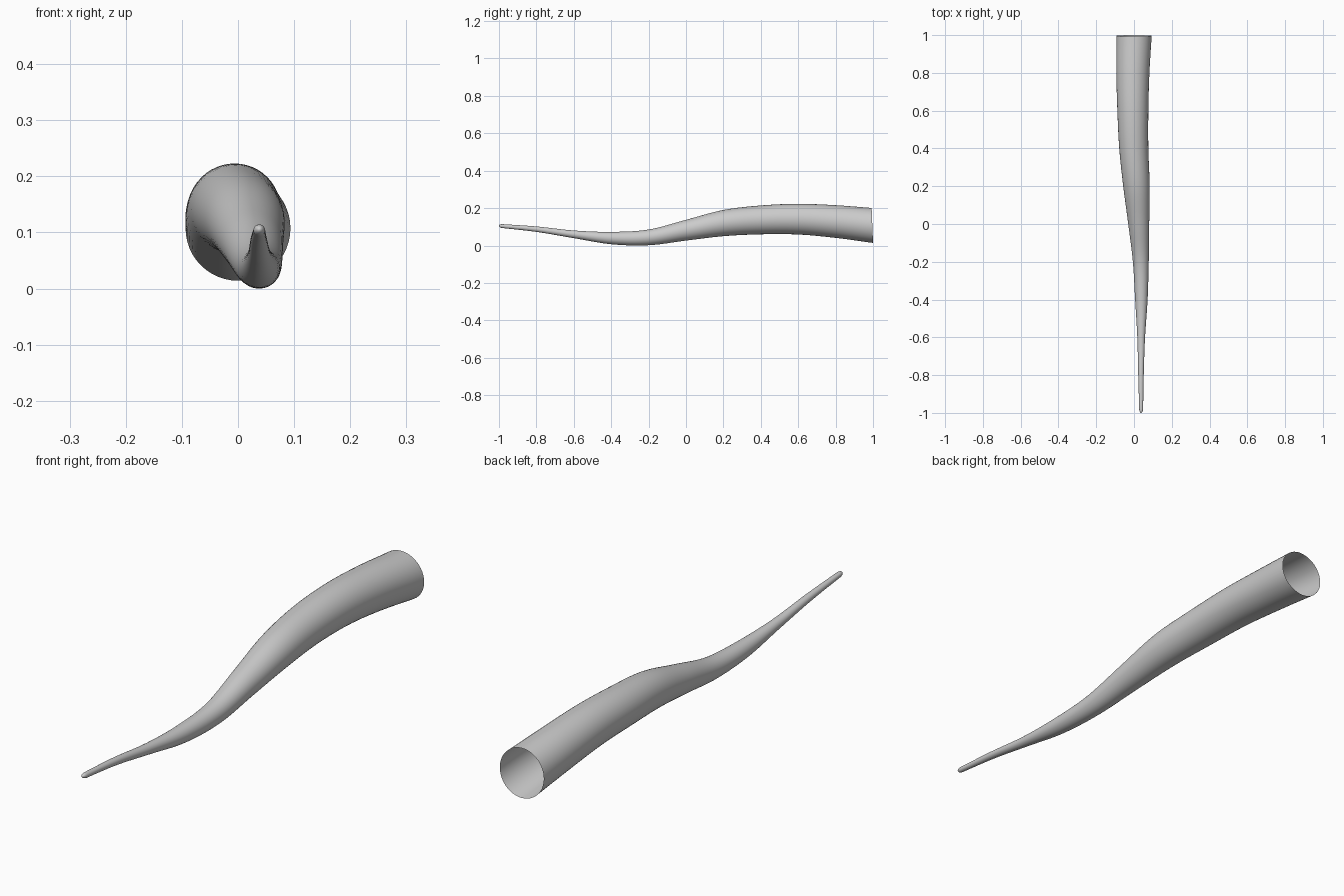
import bpy, bmesh, math

if "Cube" in bpy.data.objects:
    bpy.data.objects.remove(bpy.data.objects["Cube"])

# Stations along the tapered tube, y = -1 .. 1 in steps of 0.2: (x, z, radius)
STATIONS = [
    (.038, .112, .010), (.037, .094, .0145), (.038, .0665, .0205),
    (.039, .0465, .033), (.036, .050, .042), (.025, .0885, .0555),
    (.013, .1265, .070), (-.001, .1435, .077), (-.006, .1475, .082),
    (-.006, .135, .0875), (0, .114, .0935),
]
SIDES = 48


def sample(y):
    """Smooth (Catmull-Rom) interpolation of the stations."""
    t = (y + 1) / 0.2
    i = min(int(t), len(STATIONS) - 2)
    t -= i
    last = len(STATIONS) - 1
    b, c = STATIONS[i], STATIONS[i + 1]
    a = STATIONS[i - 1] if i > 0 else [2 * p - q for p, q in zip(b, c)]
    d = STATIONS[i + 2] if i + 2 <= last else [2 * q - p for p, q in zip(b, c)]
    return [q + 0.5 * t * (r - p + t * (2 * p - 5 * q + 4 * r - s + t * (3 * (q - r) + s - p)))
            for p, q, r, s in zip(a, b, c, d)]


bm = bmesh.new()

# Rounded tip rings, then evenly spaced body rings
TIP = 0.02
ys = [-1 + TIP * (1 - math.cos(math.radians(a))) for a in (15, 30, 45, 60, 75, 90)]
ys += [-1 + TIP + (2 - TIP) * i / 70 for i in range(1, 71)]

rings = []
for y in ys:
    x, z, r = sample(y)
    if y < -1 + TIP:
        r *= math.sqrt(1 - ((-1 + TIP - y) / TIP) ** 2)
    tilt = 0.04 * max(0, y)          # open end leans slightly
    ring = []
    for k in range(SIDES):
        a = math.tau * k / SIDES
        ring.append(bm.verts.new((x + r * math.cos(a),
                                  y - tilt * r * (1 + math.sin(a)),
                                  z + r * math.sin(a))))
    rings.append(ring)

for lo, hi in zip(rings, rings[1:]):
    for k in range(SIDES):
        n = (k + 1) % SIDES
        bm.faces.new((lo[k], lo[n], hi[n], hi[k]))

# Closed tip; the wide end stays open
x, z, _ = sample(-1)
tip = bm.verts.new((x, -1, z))
for k in range(SIDES):
    bm.faces.new((tip, rings[0][(k + 1) % SIDES], rings[0][k]))

bmesh.ops.recalc_face_normals(bm, faces=bm.faces)
low = min(v.co.z for v in bm.verts)
bmesh.ops.translate(bm, verts=bm.verts, vec=(0, 0, -low))

mesh = bpy.data.meshes.new("curved_horn")
bm.to_mesh(mesh)
bm.free()
horn = bpy.data.objects.new("curved_horn", mesh)
bpy.context.collection.objects.link(horn)
for p in mesh.polygons:
    p.use_smooth = True
